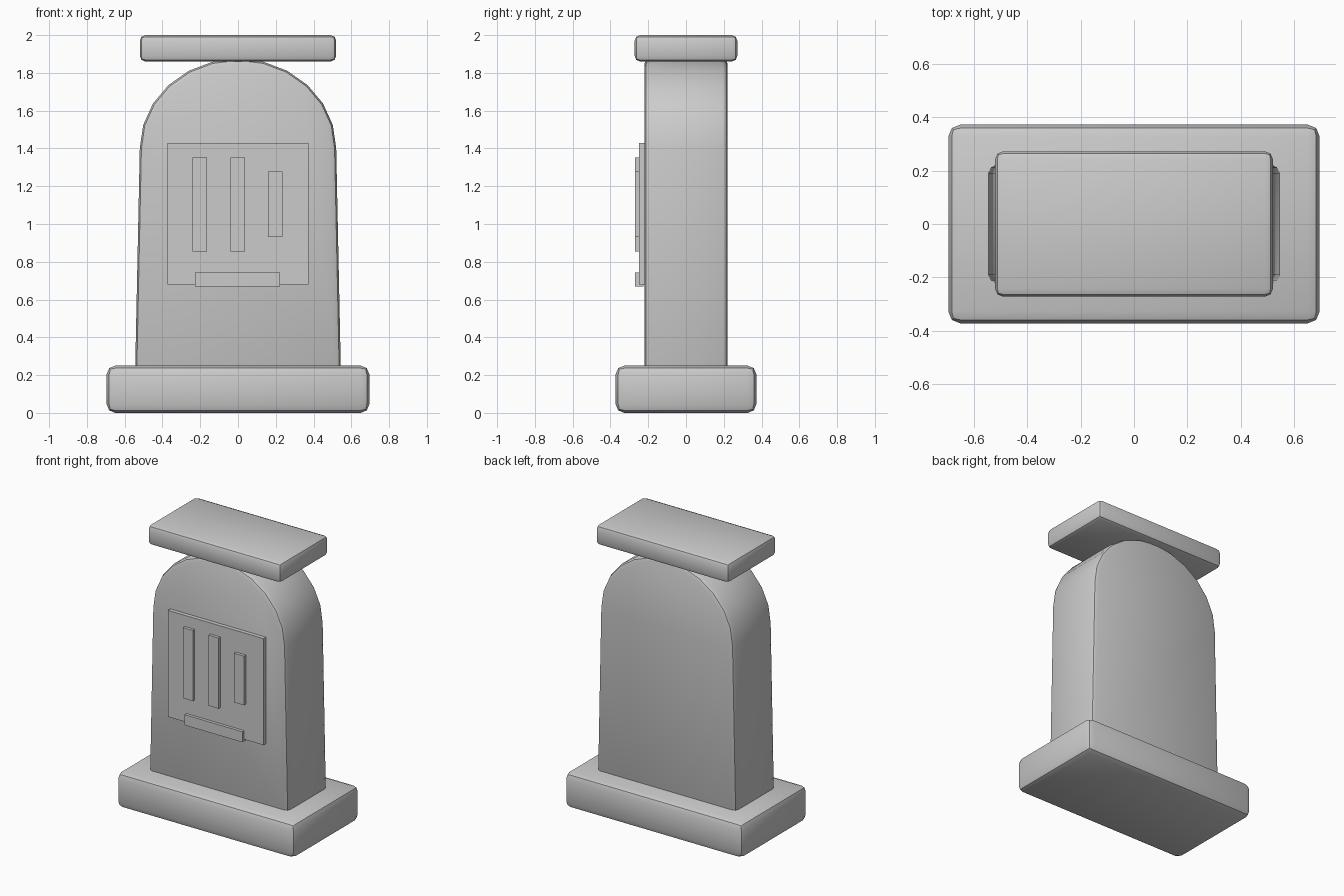
import bpy, bmesh, math

if "Cube" in bpy.data.objects:
    bpy.data.objects.remove(bpy.data.objects["Cube"])

stone = bpy.data.materials.new("grey stone")
stone.diffuse_color = (0.6, 0.6, 0.6, 1)
stone.use_nodes = True
stone.node_tree.nodes["Principled BSDF"].inputs["Base Color"].default_value = stone.diffuse_color


def finish(name, bm, bevel=0.0):
    """Turn a bmesh into an object, with optional rounded edges."""
    bmesh.ops.recalc_face_normals(bm, faces=bm.faces)
    mesh = bpy.data.meshes.new(name)
    bm.to_mesh(mesh)
    bm.free()
    mesh.materials.append(stone)
    ob = bpy.data.objects.new(name, mesh)
    bpy.context.collection.objects.link(ob)
    bpy.ops.object.select_all(action='DESELECT')
    ob.select_set(True)
    bpy.context.view_layer.objects.active = ob
    if bevel:
        mod = ob.modifiers.new("rounded edges", 'BEVEL')
        mod.width = bevel
        mod.segments = 2
        mod.limit_method = 'ANGLE'
        mod.angle_limit = math.radians(30)
        bpy.ops.object.modifier_apply(modifier=mod.name)
        bpy.ops.object.shade_smooth_by_angle(angle=math.radians(30))
    return ob


def box(name, x, y, z, bevel=0.0):
    """Box from (min, max) ranges."""
    bm = bmesh.new()
    bmesh.ops.create_cube(bm, size=1)
    for v in bm.verts:
        v.co = [r[0] + (c + 0.5) * (r[1] - r[0]) for c, r in zip(v.co, (x, y, z))]
    return finish(name, bm, bevel)


# Plinth and cap slabs
box("base_plinth", (-0.695, 0.695), (-0.372, 0.372), (0, 0.25), 0.045)
box("cap_slab", (-0.52, 0.52), (-0.272, 0.272), (1.86, 2.0), 0.03)

# Arched body: tapered sides under a half ellipse
profile = [(-0.545, 0.2), (0.545, 0.2)]
for i in range(13):
    a = math.radians(15 * i)
    profile.append((0.52 * math.cos(a), 1.4 + 0.475 * math.sin(a)))
bm = bmesh.new()
face = bm.faces.new([bm.verts.new((x, -0.221, z)) for x, z in profile])
ext = bmesh.ops.extrude_face_region(bm, geom=[face])
for v in ext["geom"]:
    if isinstance(v, bmesh.types.BMVert):
        v.co.y = 0.221
finish("arched_body", bm, 0.03)

# Raised panel with carved strokes on the front
box("front_panel", (-0.373, 0.373), (-0.249, -0.2), (0.68, 1.43))
strokes = {
    "left_bar": ((-0.241, -0.163), (0.855, 1.352)),
    "middle_bar": ((-0.04, 0.038), (0.855, 1.352)),
    "right_bar": ((0.158, 0.236), (0.932, 1.278)),
    "lower_bar": ((-0.227, 0.223), (0.668, 0.742)),
}
for name, (x, z) in strokes.items():
    box(name, x, (-0.27, -0.225), z)
